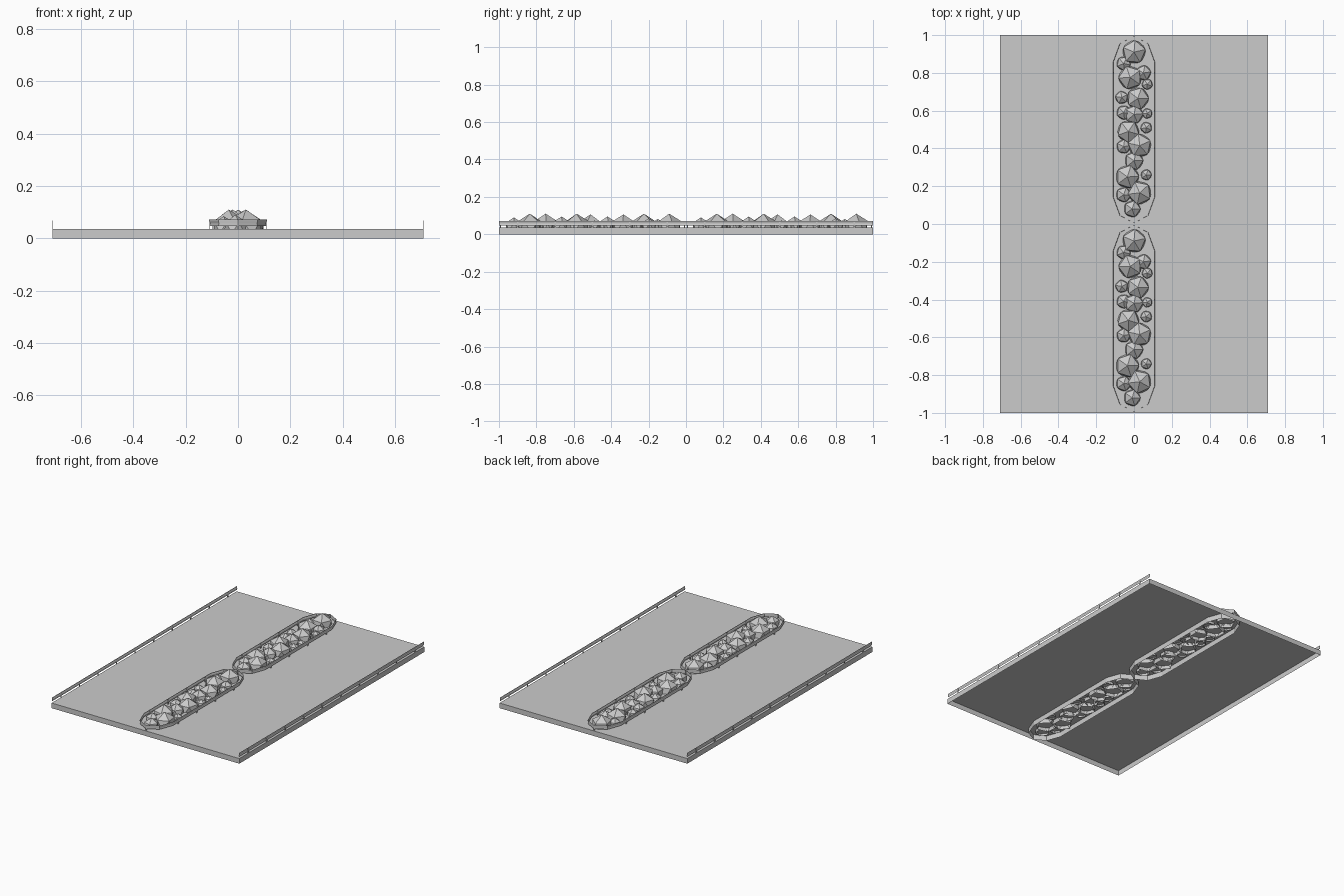
import bpy, bmesh, math, random
from mathutils import Matrix

if "Cube" in bpy.data.objects:
    bpy.data.objects.remove(bpy.data.objects["Cube"])

random.seed(4)
W, DECK, RAIL_LO, RAIL_HI = 0.71, 0.035, 0.047, 0.072


def finish(bm, name):
    me = bpy.data.meshes.new(name)
    bm.to_mesh(me)
    bm.free()
    ob = bpy.data.objects.new(name, me)
    bpy.context.collection.objects.link(ob)
    return ob


def ribbon(bm, pts, profile, closed):
    """Vertical strip along pts; profile is a list of (scale, z)."""
    rows = [[bm.verts.new((x * s, y, z)) for x, y in pts] for s, z in profile]
    n = len(pts)
    for a, b in zip(rows, rows[1:]):
        for i in range(n if closed else n - 1):
            j = (i + 1) % n
            bm.faces.new((a[i], a[j], b[j], b[i]))
    return rows


def box(bm, x, y, z0, z1, sx, sy):
    bmesh.ops.create_cube(bm, size=1, matrix=Matrix.Translation((x, y, (z0 + z1) / 2))
                          @ Matrix.Diagonal((sx, sy, z1 - z0, 1)))


# road deck: top slab with skirt, open underneath
bm = bmesh.new()
rows = ribbon(bm, [(-W, -1), (W, -1), (W, 1), (-W, 1)], [(1, 0), (1, DECK)], True)
bm.faces.new(rows[1])
finish(bm, "road_deck")

# outer guard rails with posts
for side, name in ((-1, "left"), (1, "right")):
    bm = bmesh.new()
    x = side * (W - 0.002)
    zm = (RAIL_LO + RAIL_HI) / 2
    k = 0.997
    ribbon(bm, [(x, -1), (x, 1)],
           [(1, RAIL_LO), (k, RAIL_LO + 0.007), (k, zm), (1, zm + 0.004), (1, RAIL_HI)], False)
    for i in range(10):
        box(bm, x, -0.9 + 0.2 * i, DECK, RAIL_HI - 0.004, 0.003, 0.008)
    finish(bm, name + "_guard_rail")

# median outline: elongated loop with faceted ends
half = [(0.0, -0.495), (0.075, -0.455), (0.11, -0.36), (0.11, 0.36), (0.075, 0.455)]
outline = half + [(-x, -y) for x, y in half]

# bush layout for one median: x, y, radius
BUSHES = [(0, .91, .07), (-.02, .775, .07), (.02, .665, .066), (-.03, .49, .066),
          (.03, .415, .07), (-.035, .25, .07), (.03, .165, .07), (-.01, .08, .05),
          (-.055, .85, .042), (.05, .80, .045), (.07, .74, .032), (-.065, .67, .038),
          (-.055, .59, .042), (.07, .585, .03), (0, .58, .055), (.065, .51, .034),
          (-.055, .41, .042), (0, .335, .055), (.065, .26, .032), (-.055, .155, .045)]
spins = [random.uniform(0, math.tau) for _ in BUSHES]

for yc, name in ((0.5, "back"), (-0.5, "front")):
    loop = [(x, y + yc) for x, y in outline]
    # planter wall below the deck
    bm = bmesh.new()
    ribbon(bm, loop, [(1, 0), (1, DECK)], True)
    finish(bm, name + "_median_wall")

    # rail around the median
    bm = bmesh.new()
    ribbon(bm, loop, [(1, RAIL_LO), (.98, RAIL_LO + .007), (.98, .06), (1, .064), (1, RAIL_HI)], True)
    for s in (-1, 1):
        for i in range(4):
            box(bm, s * 0.108, yc - 0.3 + 0.2 * i, DECK, 0.068, 0.003, 0.008)
        box(bm, 0, yc + s * 0.492, DECK, 0.068, 0.006, 0.004)
    finish(bm, name + "_median_rail")

    # faceted bushes, open at the bottom
    bm = bmesh.new()
    for (x, y, r), a in zip(BUSHES, spins):
        cz = 0.04
        res = bmesh.ops.create_icosphere(
            bm, subdivisions=1, radius=r,
            matrix=Matrix.Translation((x, y + yc - 0.5, cz)) @ Matrix.Rotation(a, 4, 'Z'))
        low = min(res["verts"], key=lambda v: v.co.z)
        bmesh.ops.delete(bm, geom=[low], context='VERTS')
    finish(bm, name + "_bushes")
